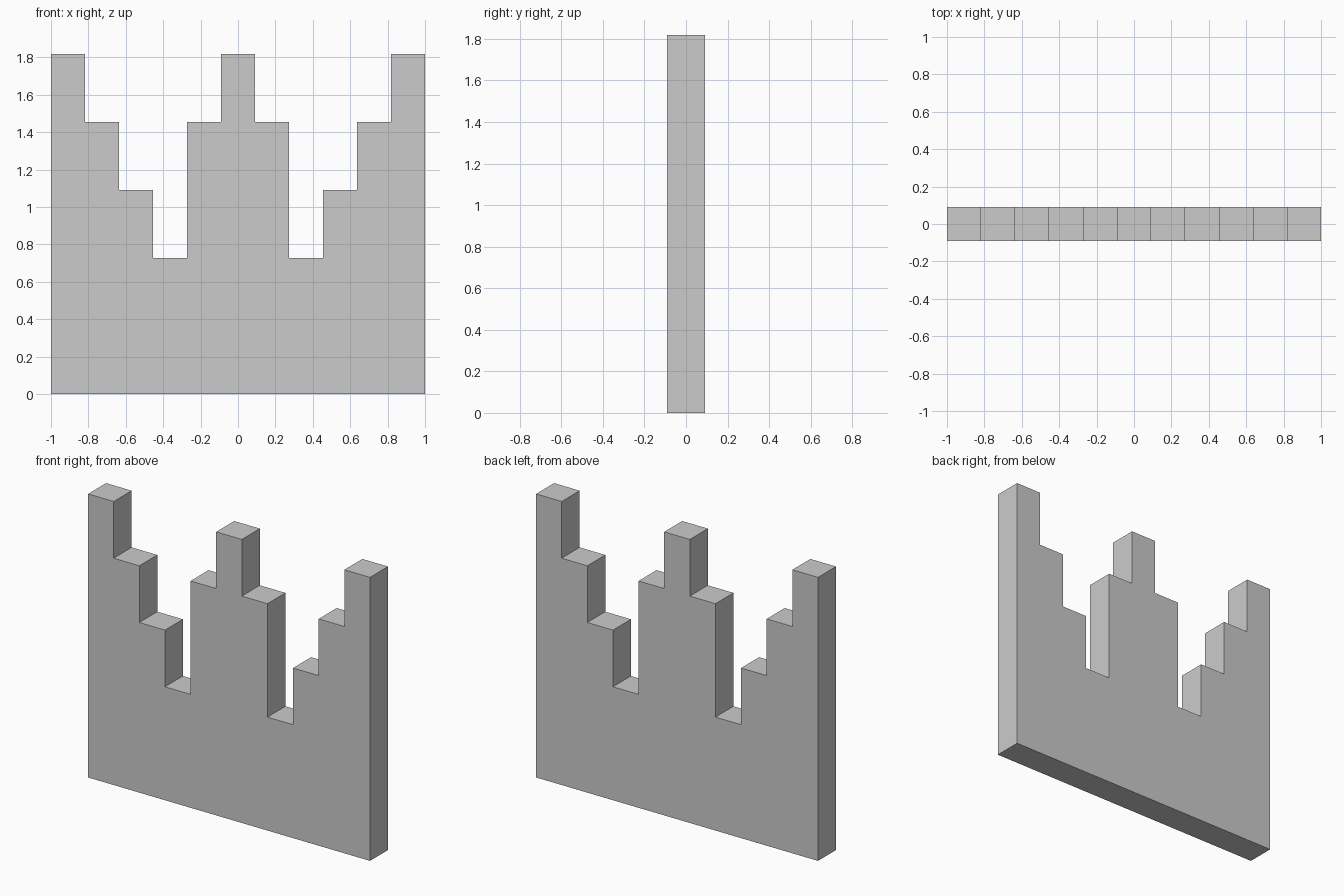
import bpy
import bmesh
from mathutils import Vector

if "Cube" in bpy.data.objects:
    bpy.data.objects.remove(bpy.data.objects["Cube"])

U = 2 / 11                      # column width and wall thickness
HALF = [10, 8, 6, 4, 8]         # column heights in units, left edge to centre
HEIGHTS = HALF + [10] + HALF[::-1]

# Stepped outline: base corners plus the two top corners of each column
outline = [(-1, 0)]
for i, h in enumerate(HEIGHTS):
    outline += [(-1 + i * U, h * U), (-1 + (i + 1) * U, h * U)]
outline.append((1, 0))

# Wall: outline face extruded through its thickness
bm = bmesh.new()
face = bm.faces.new([bm.verts.new((x, -U / 2, z)) for x, z in outline])
result = bmesh.ops.extrude_face_region(bm, geom=[face])
back = [g for g in result["geom"] if isinstance(g, bmesh.types.BMVert)]
bmesh.ops.translate(bm, verts=back, vec=Vector((0, U, 0)))
bmesh.ops.recalc_face_normals(bm, faces=bm.faces[:])

mesh = bpy.data.meshes.new("stepped_wall")
bm.to_mesh(mesh)
bm.free()
wall = bpy.data.objects.new("stepped_wall", mesh)
bpy.context.collection.objects.link(wall)
